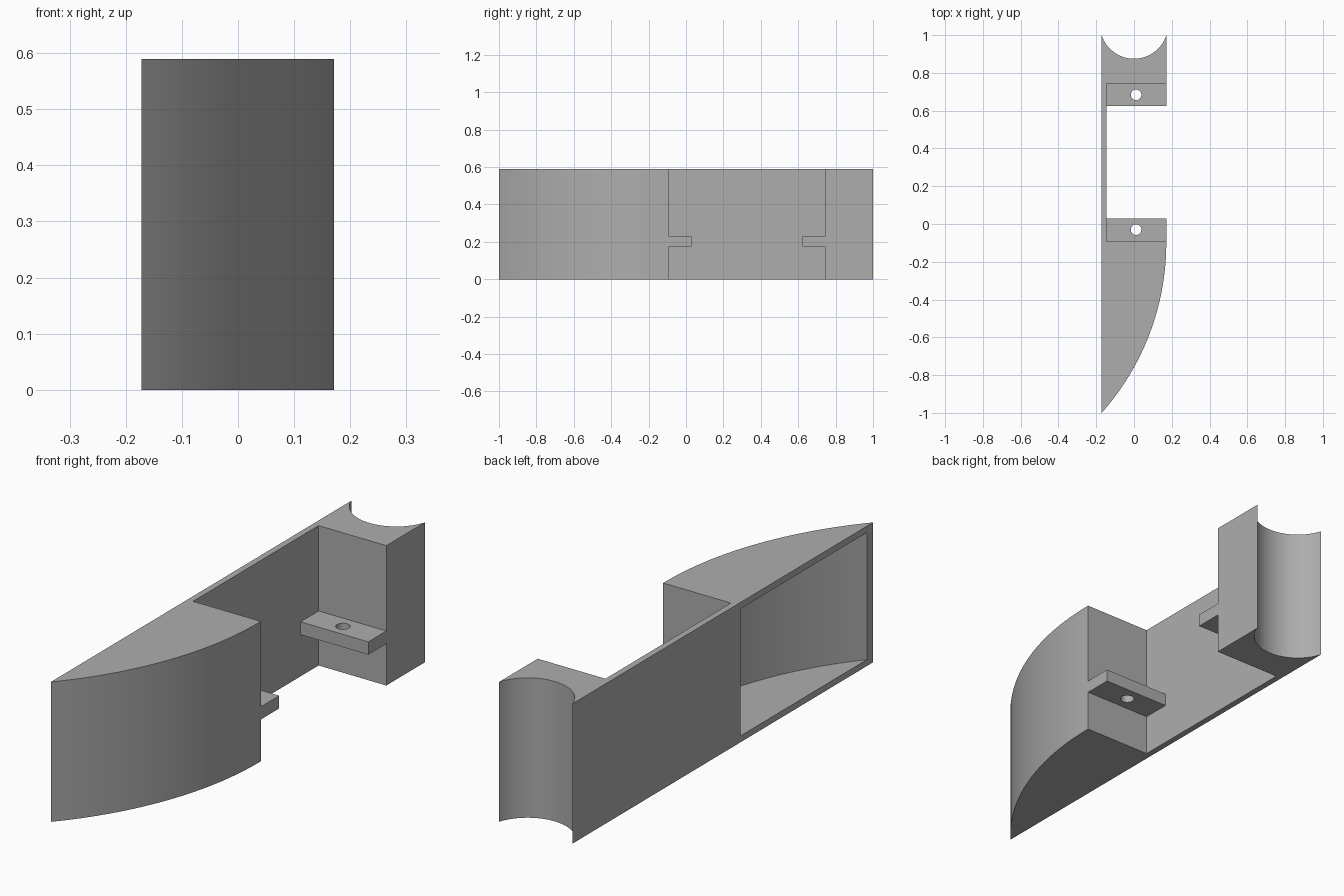
import bpy, bmesh, math

if "Cube" in bpy.data.objects:
    bpy.data.objects.remove(bpy.data.objects["Cube"])

H = 0.59                   # height
XL, XR = -0.172, 0.171     # left and right faces
WALL = 0.027
Y_FRONT, Y_BACK = -0.092, 0.744   # faces of the gap between the two blocks
BOW_R = 1.355              # radius of the bowed front wall
BOW_X, BOW_Y = XR - BOW_R, -0.1

grey = bpy.data.materials.new("grey")
grey.diffuse_color = (0.42, 0.42, 0.42, 1)
grey.use_nodes = True
grey.node_tree.nodes["Principled BSDF"].inputs["Base Color"].default_value = grey.diffuse_color


def prism(name, points, z0, z1):
    """Extrude a closed xy outline between two heights."""
    bm = bmesh.new()
    face = bm.faces.new([bm.verts.new((x, y, z0)) for x, y in points])
    top = bmesh.ops.extrude_face_region(bm, geom=[face])["geom"]
    for v in top:
        if isinstance(v, bmesh.types.BMVert):
            v.co.z = z1
    bmesh.ops.recalc_face_normals(bm, faces=bm.faces)
    mesh = bpy.data.meshes.new(name)
    bm.to_mesh(mesh)
    bm.free()
    mesh.materials.append(grey)
    obj = bpy.data.objects.new(name, mesh)
    bpy.context.collection.objects.link(obj)
    return obj


def arc(cx, cy, r, a0, a1, n):
    return [(cx + r * math.cos(a0 + (a1 - a0) * i / n),
             cy + r * math.sin(a0 + (a1 - a0) * i / n)) for i in range(n + 1)]


def cut(obj, cutter):
    mod = obj.modifiers.new("cut", "BOOLEAN")
    mod.operation = "DIFFERENCE"
    mod.solver = "EXACT"
    mod.object = cutter
    bpy.context.view_layer.objects.active = obj
    bpy.ops.object.modifier_apply(modifier=mod.name)
    bpy.data.objects.remove(cutter)


def smooth(obj):
    bpy.ops.object.select_all(action="DESELECT")
    obj.select_set(True)
    bpy.context.view_layer.objects.active = obj
    bpy.ops.object.shade_smooth_by_angle(angle=math.radians(30))


# Body: bowed front block, thin side plate and scooped rear block in one outline
tip = -math.acos((XL - BOW_X) / BOW_R)
bow = arc(BOW_X, BOW_Y, BOW_R, tip, 0, 32)
half, depth = (XR - XL) / 2, 0.125
scoop_r = (half ** 2 + depth ** 2) / (2 * depth)
scoop_y = 1 - depth + scoop_r
spread = math.asin(half / scoop_r)
scoop = arc(0, scoop_y, scoop_r, -math.pi / 2 + spread, -math.pi / 2 - spread, 32)
outline = bow + [(XR, Y_FRONT), (XL + WALL, Y_FRONT),
                 (XL + WALL, Y_BACK), (XR, Y_BACK)] + scoop
body = prism("body", outline, 0, H)

# Hollow in the front block, open on the left side
inner = BOW_R - WALL
out_x = XL - 0.03
hollow = arc(BOW_X, BOW_Y, inner, -math.acos((out_x - BOW_X) / inner),
             -math.asin(0.018 / inner), 32)
cut(body, prism("hollow_cutter", hollow + [(out_x, hollow[-1][1])], WALL, H - WALL))
smooth(body)

# Screw tabs facing each other across the gap
for name, y0, y1, hole_y in (("front_tab", Y_FRONT, 0.03, -0.03),
                             ("rear_tab", 0.624, Y_BACK, 0.684)):
    tab = prism(name, [(XL + WALL, y0), (XR, y0), (XR, y1), (XL + WALL, y1)],
                0.176, 0.23)
    cut(tab, prism("hole_cutter", arc(0.011, hole_y, 0.028, 0, math.tau, 32)[:-1],
                   0.1, 0.3))
    smooth(tab)
